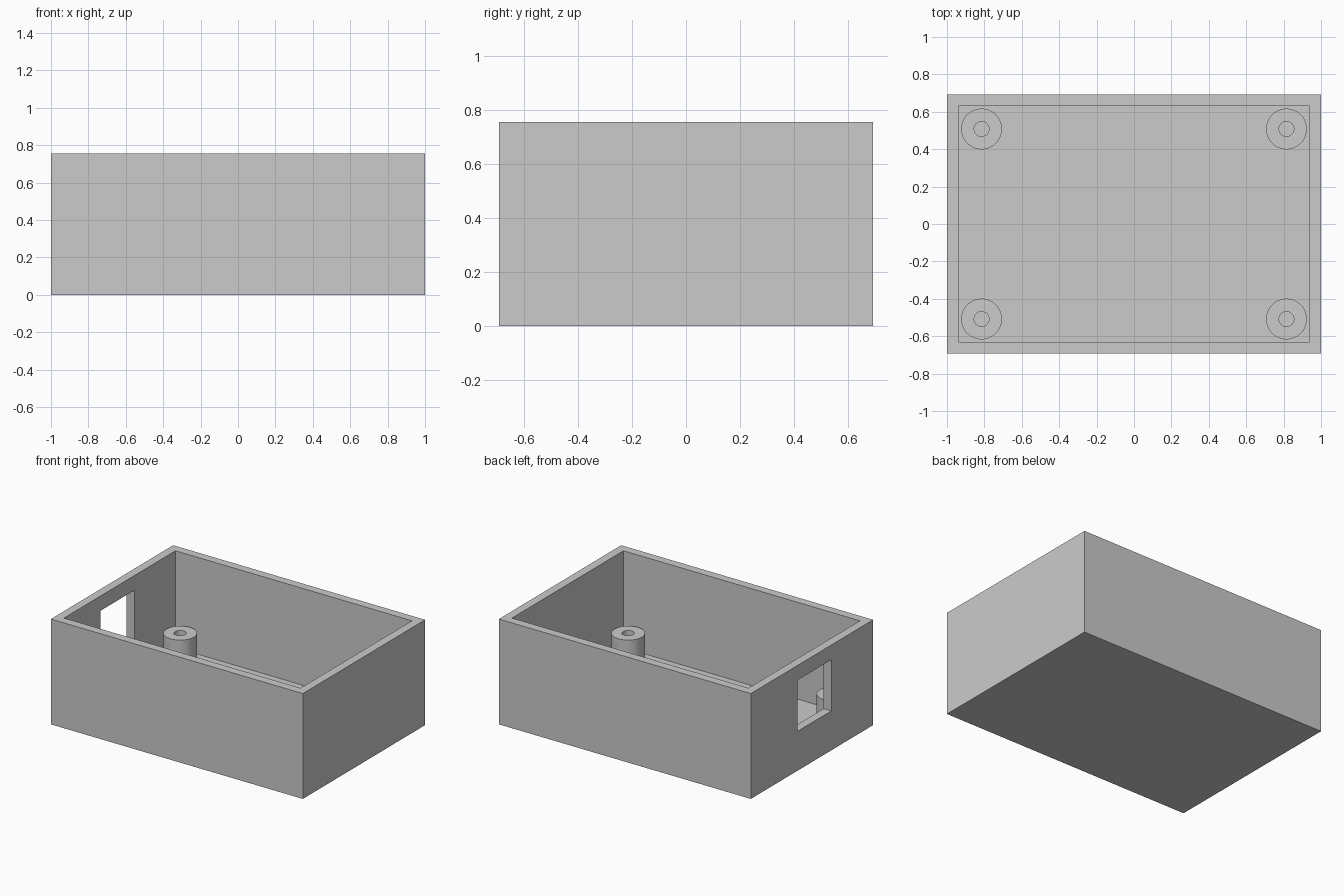
import bpy
import bmesh
from math import tau, radians
from mathutils import Matrix, Vector

WIDTH, DEPTH, HEIGHT = 2.0, 1.386, 0.756
WALL, FLOOR = 0.061, 0.061
POST_TOP, POST_RADIUS, HOLE_RADIUS = 0.246, 0.109, 0.04
POST_X, POST_Y = 0.815, 0.508

cube = bpy.data.objects.get("Cube")
if cube:
    bpy.data.objects.remove(cube, do_unlink=True)

# Single grey plastic
grey = bpy.data.materials.new("grey_plastic")
grey.use_nodes = True
colour = (0.6, 0.6, 0.6, 1)
grey.diffuse_color = colour
grey.node_tree.nodes["Principled BSDF"].inputs["Base Color"].default_value = colour


def finish(name, bm):
    bmesh.ops.recalc_face_normals(bm, faces=bm.faces)
    mesh = bpy.data.meshes.new(name)
    bm.to_mesh(mesh)
    bm.free()
    mesh.materials.append(grey)
    obj = bpy.data.objects.new(name, mesh)
    bpy.context.collection.objects.link(obj)
    return obj


def select_only(obj):
    bpy.ops.object.select_all(action="DESELECT")
    obj.select_set(True)
    bpy.context.view_layer.objects.active = obj


def block(name, low, high):
    low, high = Vector(low), Vector(high)
    bm = bmesh.new()
    place = Matrix.Translation((low + high) / 2) @ Matrix.Diagonal((high - low).to_4d())
    place[3][3] = 1
    bmesh.ops.create_cube(bm, size=1, matrix=place)
    return finish(name, bm)


def cut(target, name, low, high):
    cutter = block(name + "_cutter", low, high)
    cutter.hide_render = True
    mod = target.modifiers.new(name, "BOOLEAN")
    mod.operation = "DIFFERENCE"
    mod.solver = "EXACT"
    mod.object = cutter
    select_only(target)
    bpy.ops.object.modifier_apply(modifier=name)
    bpy.data.objects.remove(cutter, do_unlink=True)


# Open tray with a rectangular port through the right end wall
half_x, half_y = WIDTH / 2, DEPTH / 2
case = block("case", (-half_x, -half_y, 0), (half_x, half_y, HEIGHT))
cut(case, "cavity", (WALL - half_x, WALL - half_y, FLOOR),
    (half_x - WALL, half_y - WALL, HEIGHT + 0.1))
cut(case, "port", (-1.1, -0.22, 0.283), (-0.85, 0.165, 0.65))


# Hollow screw posts in the four corners
def screw_post(name, x, y):
    bm = bmesh.new()
    profile = [(POST_RADIUS, FLOOR), (POST_RADIUS, POST_TOP),
               (HOLE_RADIUS, POST_TOP), (HOLE_RADIUS, FLOOR)]
    points = [bm.verts.new((r, 0, z)) for r, z in profile]
    edges = [bm.edges.new(pair) for pair in zip(points, points[1:])]
    bmesh.ops.spin(bm, geom=points + edges, axis=(0, 0, 1), cent=(0, 0, 0),
                   angle=tau, steps=64, use_merge=True)
    bmesh.ops.remove_doubles(bm, verts=bm.verts, dist=0.0001)
    post = finish(name, bm)
    post.location = (x, y, 0)
    select_only(post)
    bpy.ops.object.shade_smooth_by_angle(angle=radians(30))


for end, sy in (("front", -1), ("back", 1)):
    for side, sx in (("left", 1), ("right", -1)):
        screw_post(f"screw_post_{end}_{side}", sx * POST_X, sy * POST_Y)
